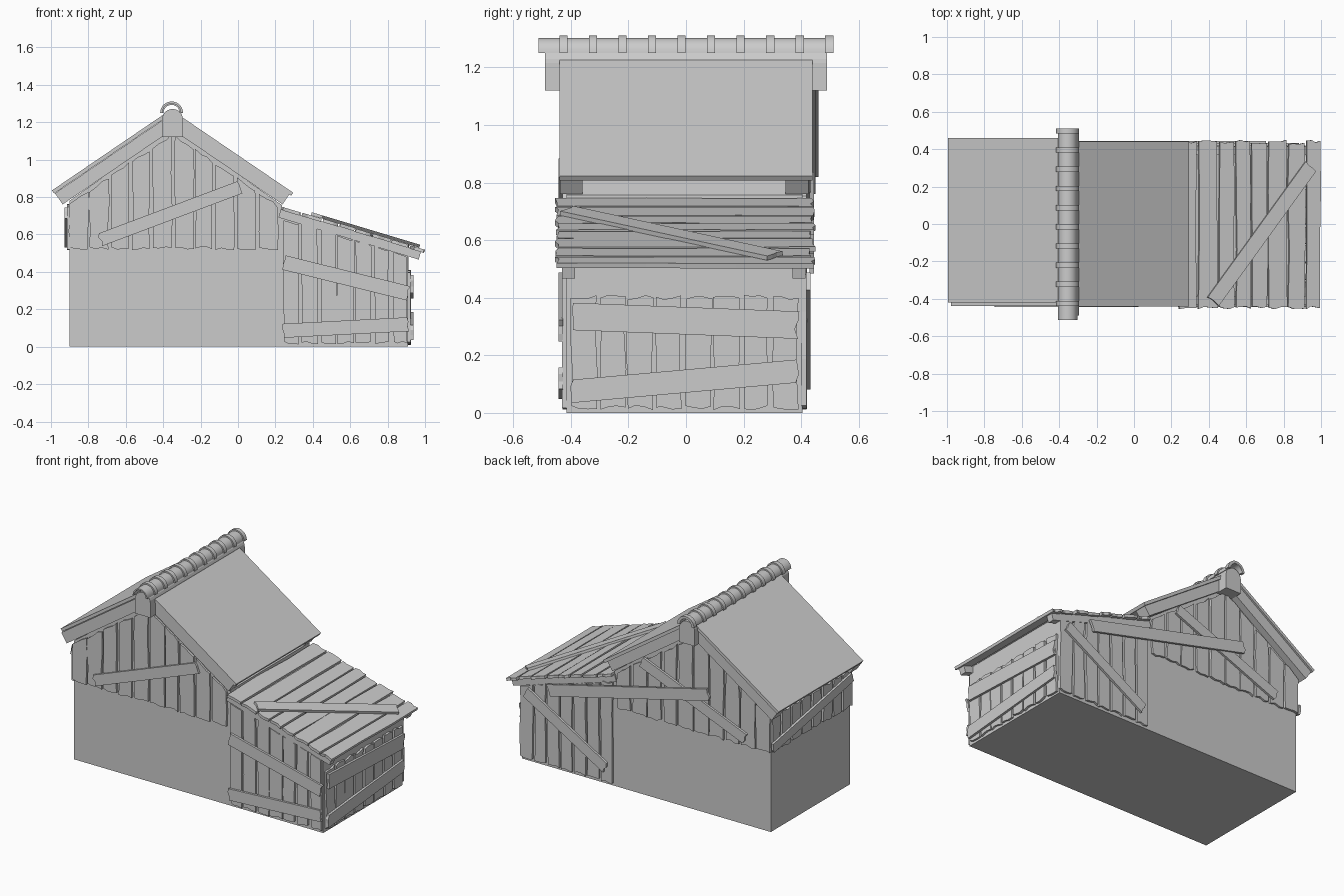
import bpy, bmesh, math, random
from mathutils import Vector

if "Cube" in bpy.data.objects:
    bpy.data.objects.remove(bpy.data.objects["Cube"])

random.seed(7)
RX = -0.35          # ridge position
SL = 0.68           # main roof slope


def prism(name, pts, d0, d1, place):
    """Extrude a 2D outline between two depths, placed by a mapping function."""
    bm = bmesh.new()
    lo = [bm.verts.new(place(u, v, d0)) for u, v in pts]
    hi = [bm.verts.new(place(u, v, d1)) for u, v in pts]
    n = len(pts)
    bm.faces.new(lo[::-1])
    bm.faces.new(hi)
    for i in range(n):
        j = (i + 1) % n
        bm.faces.new((lo[i], lo[j], hi[j], hi[i]))
    bmesh.ops.recalc_face_normals(bm, faces=bm.faces)
    me = bpy.data.meshes.new(name)
    bm.to_mesh(me)
    bm.free()
    ob = bpy.data.objects.new(name, me)
    bpy.context.collection.objects.link(ob)
    return ob


# wall planes: (u, v, outward depth) -> world
def along_y(u, v, d): return Vector((u, d, v))
def front(u, v, d): return Vector((u, -0.415 - d, v))
def back(u, v, d): return Vector((u, 0.405 + d, v))
def right(u, v, d): return Vector((0.91 + d, u, v))
def left(u, v, d): return Vector((-0.9 - d, u, v))
def shed(u, v, d):   # u = world x on the shed roof, v = world y
    return Vector((u + 0.28 * d, v, 0.742 - 0.3 * (u - 0.22) + 0.96 * d))


def jit(a): return random.uniform(-a, a)


def upright(name, u0, u1, bottom, top, place, d=0.0, t=0.014):
    """Rough upright plank whose top follows a function of u."""
    w = u1 - u0
    pts = []
    for f in (0, 0.3, 0.65, 1):
        pts.append((u0 + f * w + jit(0.003), bottom + jit(0.008)))
    h = top((u0 + u1) / 2) - bottom
    for f in (0.35, 0.7):
        pts.append((u1 + jit(0.005), bottom + f * h))
    for f in (1, 0.7, 0.35, 0):
        u = u0 + f * w
        pts.append((u + jit(0.003), top(u) + jit(0.008)))
    for f in (0.7, 0.35):
        pts.append((u0 + jit(0.005), bottom + f * h))
    prism(name, pts, d - 0.004, d + t, place)


def row(name, u0, u1, n, bottom, top, place, gap=0.016, t=0.014):
    step = (u1 - u0) / n
    for i in range(n):
        a = u0 + i * step + (jit(0.006) if i else 0)
        upright(f"{name}_{i + 1}", a, u0 + (i + 1) * step - gap + jit(0.006),
                bottom, top, place, 0, t + jit(0.002))


def brace(name, a, b, w, place, d=0.012, t=0.016):
    """Rough plank laid over others from a to b."""
    a, b = Vector(a), Vector(b)
    x = (b - a).normalized()
    n = Vector((-x.y, x.x)) * w / 2
    pts = [a + n * f + x * jit(0.008) for f in (1, 0.4, -0.3, -1)]
    pts += [b + n * f + x * jit(0.008) for f in (-1, -0.3, 0.4, 1)]
    prism(name, [tuple(p) for p in pts], d, d + t, place)


# solid house body and lean-to
roof_under = lambda x: 1.135 - SL * abs(x - RX)
prism("house_body", [(-0.9, 0), (0.235, 0), (0.235, roof_under(0.235) + 0.02),
                     (RX, 1.17), (-0.9, roof_under(-0.9) + 0.02)],
      -0.415, 0.405, along_y)
prism("lean_to_body", [(0.2, 0), (0.91, 0), (0.91, 0.525), (0.2, 0.735)],
      -0.415, 0.405, along_y)

# main roof slabs and rafters, built in profile on each side of the ridge
nx, nz = SL / math.hypot(1, SL), 1 / math.hypot(1, SL)
for side, s, ya, yb, lift in (("left", -1, -0.42, 0.46, 0.012),
                              ("right", 1, -0.44, 0.44, 0.0)):
    def strip(half, top, thick, drop):
        a = Vector((RX + s * 0.03, top - SL * 0.03))
        b = Vector((RX + s * half, top - SL * half))
        off = Vector((s * nx, nz))
        return [tuple(p - off * k) for p, k in
                ((a, drop), (b, drop), (b, drop + thick), (a, drop + thick))]
    prism(f"{side}_roof_slab", strip(0.645, 1.262 + lift, 0.02, 0), ya, yb, along_y)
    for end, y0, y1 in (("front", -0.438, -0.36), ("back", 0.345, 0.425)):
        if side == "left" and end == "back":
            y0, y1 = 0.365, 0.45
        prism(f"{side}_{end}_rafter", strip(0.635, 1.262, 0.072, 0.012),
              y0, y1, along_y)

# ridge beam with rounded top
arch = [(RX + 0.056 * math.cos(a), 1.215 + 0.056 * math.sin(a))
        for a in [math.pi * i / 12 for i in range(13)]]
prism("ridge_beam", [(RX - 0.056, 1.12), (RX + 0.056, 1.12)] + arch,
      -0.49, 0.49, along_y)


# ridge cap tiles with raised collars
def half_pipe(name, r0, r1, y0, y1):
    ang = [math.pi * i / 14 for i in range(15)]
    pts = [(RX - 0.005 + r1 * math.cos(a), 1.25 + r1 * math.sin(a)) for a in ang]
    pts += [(RX - 0.005 + r0 * math.cos(a), 1.25 + r0 * math.sin(a)) for a in ang[::-1]]
    ob = prism(name, pts, y0, y1, along_y)
    bpy.ops.object.select_all(action='DESELECT')
    bpy.context.view_layer.objects.active = ob
    ob.select_set(True)
    bpy.ops.object.shade_smooth_by_angle(angle=math.radians(35))


half_pipe("ridge_cap", 0.043, 0.052, -0.512, 0.51)
for i in range(10):
    y = -0.425 + i * 0.1025
    half_pipe(f"ridge_collar_{i + 1}", 0.045, 0.061, y - 0.014, y + 0.014)

# lean-to roof: rafters, boards and a loose diagonal board
for end, y0, y1 in (("front", -0.43, -0.385), ("back", 0.37, 0.415)):
    prism(f"lean_to_{end}_rafter", [(0.23, y0), (0.98, y0), (0.98, y1), (0.23, y1)],
          -0.05, -0.003, shed)
edges = [0.235, 0.34, 0.45, 0.54, 0.625, 0.715, 0.82, 0.915, 1.0]
for i in range(8):
    end = 0.44 + jit(0.008)
    upright(f"lean_to_roof_board_{i + 1}", edges[i] + 0.004, edges[i + 1] - 0.006,
            -0.448, lambda u, e=end: e, shed, jit(0.003) - 0.002)
brace("lean_to_roof_brace", (0.42, -0.41), (0.94, 0.31), 0.075, shed, 0.012)

# plank cladding on the front and back walls
shed_under = lambda x: 0.69 - 0.3 * (x - 0.22)
for name, place in (("front", front), ("back", back)):
    row(f"{name}_gable_plank", -0.905, 0.225, 10, 0.525, roof_under, place)
    row(f"{name}_lean_to_plank", 0.245, 0.925, 7, 0.02, shed_under, place)
brace("front_gable_brace", (-0.735, 0.572), (0.01, 0.852), 0.07, front)
brace("front_upper_brace", (0.245, 0.45), (0.912, 0.285), 0.078, front)
brace("front_lower_brace", (0.24, 0.085), (0.912, 0.12), 0.075, front)
brace("back_gable_brace", (0.02, 0.88), (-0.73, 0.575), 0.07, back)
brace("back_long_brace", (0.69, 0.52), (-0.47, 0.80), 0.075, back, 0.024)
brace("back_lean_to_brace", (0.87, 0.46), (0.29, 0.115), 0.07, back)

# side walls
row("right_plank", -0.4, 0.4, 8, 0.018, lambda u: 0.402, right)
brace("right_upper_brace", (-0.395, 0.335), (0.385, 0.305), 0.095, right)
brace("right_lower_brace", (-0.395, 0.075), (0.385, 0.145), 0.08, right)
row("left_plank", -0.42, 0.425, 8, 0.525, lambda u: 0.755, left)
brace("left_brace", (0.41, 0.56), (-0.41, 0.715), 0.06, left)
